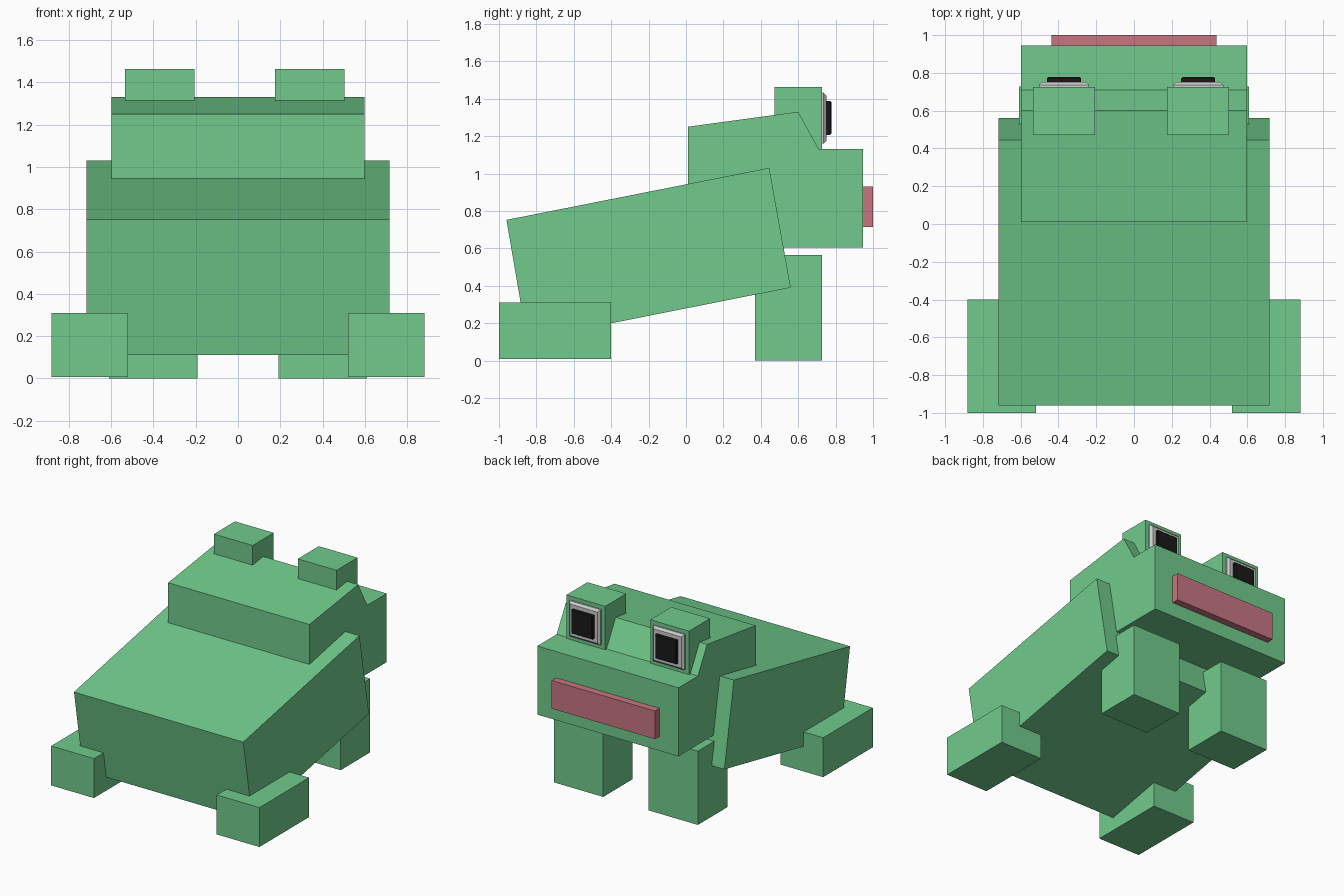
import bpy, bmesh

if "Cube" in bpy.data.objects:
    bpy.data.objects.remove(bpy.data.objects["Cube"])


def material(name, rgb):
    m = bpy.data.materials.new(name)
    m.diffuse_color = (*rgb, 1)
    m.use_nodes = True
    m.node_tree.nodes["Principled BSDF"].inputs["Base Color"].default_value = m.diffuse_color
    return m


GREEN = material("green", (0.165, 0.597, 0.262))
PINK = material("pink", (0.58, 0.18, 0.22))
BLACK = material("black", (0.01, 0.01, 0.01))


def prism(name, profile, x0, x1, mat=None, bevel=0.0):
    """Extrude a (y, z) profile from x0 to x1; bevel chamfers the +y face rim."""
    bm = bmesh.new()
    face = bm.faces.new([bm.verts.new((x0, y, z)) for y, z in profile])
    side = bmesh.ops.extrude_face_region(bm, geom=[face])
    verts = [v for v in side["geom"] if isinstance(v, bmesh.types.BMVert)]
    bmesh.ops.translate(bm, verts=verts, vec=(x1 - x0, 0, 0))
    bmesh.ops.recalc_face_normals(bm, faces=bm.faces[:])
    if bevel:
        front = max(bm.faces, key=lambda f: f.calc_center_median().y)
        bmesh.ops.bevel(bm, geom=front.edges[:], offset=bevel, segments=1,
                        affect='EDGES', profile=0.5)
    mesh = bpy.data.meshes.new(name)
    bm.to_mesh(mesh)
    bm.free()
    if mat:
        mesh.materials.append(mat)
    obj = bpy.data.objects.new(name, mesh)
    bpy.context.collection.objects.link(obj)
    return obj


def box(name, x, y, z, mat=None, bevel=0.0):
    profile = [(y[0], z[0]), (y[1], z[0]), (y[1], z[1]), (y[0], z[1])]
    return prism(name, profile, x[0], x[1], mat, bevel)


# Tilted body and stepped head
prism("body", [(-0.96, 0.752), (0.445, 1.03), (0.56, 0.39), (-0.85, 0.11)],
      -0.717, 0.717, GREEN)
prism("head", [(0.01, 0.605), (0.945, 0.605), (0.945, 1.13), (0.71, 1.13),
               (0.60, 1.33), (0.01, 1.25)], -0.598, 0.598, GREEN)

# Mouth
box("mouth", (-0.437, 0.437), (0.93, 1.0), (0.715, 0.93), PINK)

# Legs on both sides
for s, side in ((1, "right"), (-1, "left")):
    box(f"front_leg_{side}", sorted((s * 0.192, s * 0.61)), (0.37, 0.727), (0.0, 0.565), GREEN)
    box(f"back_leg_{side}", sorted((s * 0.52, s * 0.882)), (-1.0, -0.4), (0.008, 0.31), GREEN)

# Eyes: socket block, grey plate and dark pupil
for cx, side in ((0.34, "right"), (-0.37, "left")):
    box(f"eye_block_{side}", (cx - 0.164, cx + 0.164), (0.472, 0.726), (1.13, 1.463), GREEN)
    box(f"eye_plate_{side}", (cx - 0.133, cx + 0.133), (0.715, 0.752), (1.16, 1.432), None, 0.016)
    box(f"pupil_{side}", (cx - 0.09, cx + 0.09), (0.74, 0.777), (1.207, 1.387), BLACK, 0.006)
